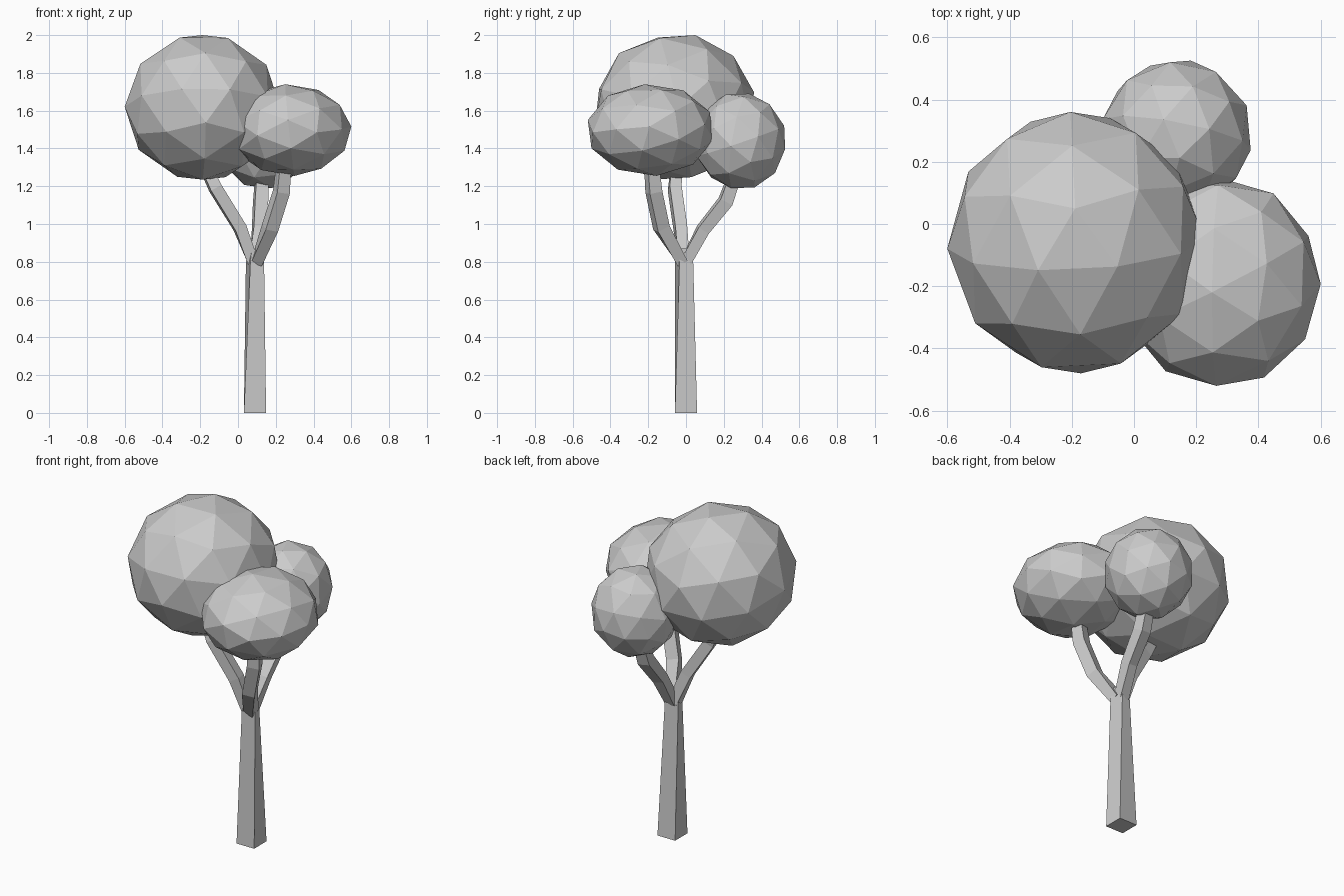
import bpy
import bmesh
from math import radians, pi, cos, sin
from mathutils import Vector, Euler

cube = bpy.data.objects.get("Cube")
if cube:
    bpy.data.objects.remove(cube, do_unlink=True)

grey = bpy.data.materials.new("plain_grey")
grey.use_nodes = True
grey.diffuse_color = (0.6, 0.6, 0.6, 1)
grey.node_tree.nodes["Principled BSDF"].inputs["Base Color"].default_value = (0.6, 0.6, 0.6, 1)


def finish(name, bm):
    bmesh.ops.recalc_face_normals(bm, faces=bm.faces)
    mesh = bpy.data.meshes.new(name)
    bm.to_mesh(mesh)
    bm.free()
    mesh.materials.append(grey)
    obj = bpy.data.objects.new(name, mesh)
    bpy.context.scene.collection.objects.link(obj)


def foliage(name, low, high, tilt):
    """Faceted ball, tilted and then fitted to the given extents."""
    bm = bmesh.new()
    bmesh.ops.create_icosphere(bm, subdivisions=2, radius=1)
    turn = Euler([radians(a) for a in tilt]).to_matrix()
    bmesh.ops.rotate(bm, verts=bm.verts, cent=(0, 0, 0), matrix=turn)
    for axis in range(3):
        values = [v.co[axis] for v in bm.verts]
        start, span = min(values), max(values) - min(values)
        for v in bm.verts:
            v.co[axis] = low[axis] + (v.co[axis] - start) / span * (high[axis] - low[axis])
    finish(name, bm)


def limb(name, path, radii, twists):
    """Four-sided tapering limb lofted along a path."""
    bm = bmesh.new()
    points = [Vector(p) for p in path]
    rings = []
    for i, p in enumerate(points):
        tangent = points[min(i + 1, len(points) - 1)] - points[max(i - 1, 0)]
        turn = Vector((0, 0, 1)).rotation_difference(tangent)
        if name == "trunk":
            turn.identity()
        ring = []
        for k in range(4):
            a = pi / 4 + k * pi / 2 + radians(twists[i])
            ring.append(bm.verts.new(p + turn @ (radii[i] * Vector((cos(a), sin(a), 0)))))
        rings.append(ring)
    for a, b in zip(rings, rings[1:]):
        for k in range(4):
            n = (k + 1) % 4
            bm.faces.new((a[k], a[n], b[n], b[k]))
    bm.faces.new(rings[0])
    bm.faces.new(rings[-1])
    finish(name, bm)


# Trunk, slightly twisted as it rises
limb("trunk", [(0.09, 0, 0), (0.09, -0.01, 0.8), (0.09, -0.01, 0.87)],
     [0.083, 0.054, 0.035], [0, 18, 18])

# Three branches spreading into the foliage
limb("right_branch", [(0.08, -0.01, 0.8), (0.01, -0.03, 0.98), (-0.12, -0.06, 1.19), (-0.22, -0.04, 1.4)],
     [0.042, 0.045, 0.045, 0.035], [0, 10, 10, 10])
limb("left_branch", [(0.1, -0.02, 0.8), (0.17, -0.13, 0.98), (0.23, -0.17, 1.17), (0.25, -0.19, 1.4)],
     [0.042, 0.05, 0.05, 0.04], [0, 20, 20, 20])
limb("back_branch", [(0.09, 0, 0.8), (0.11, 0.09, 0.97), (0.12, 0.21, 1.12), (0.13, 0.29, 1.35)],
     [0.042, 0.045, 0.05, 0.04], [0, 10, 10, 10])

# Foliage clumps
foliage("large_foliage", (-0.6, -0.48, 1.235), (0.225, 0.36, 2.0), (-14, 5, 20))
foliage("left_foliage", (-0.05, -0.52, 1.255), (0.6, 0.145, 1.74), (25, 20, 10))
foliage("back_foliage", (-0.1, 0.05, 1.19), (0.375, 0.525, 1.69), (15, -10, 40))
